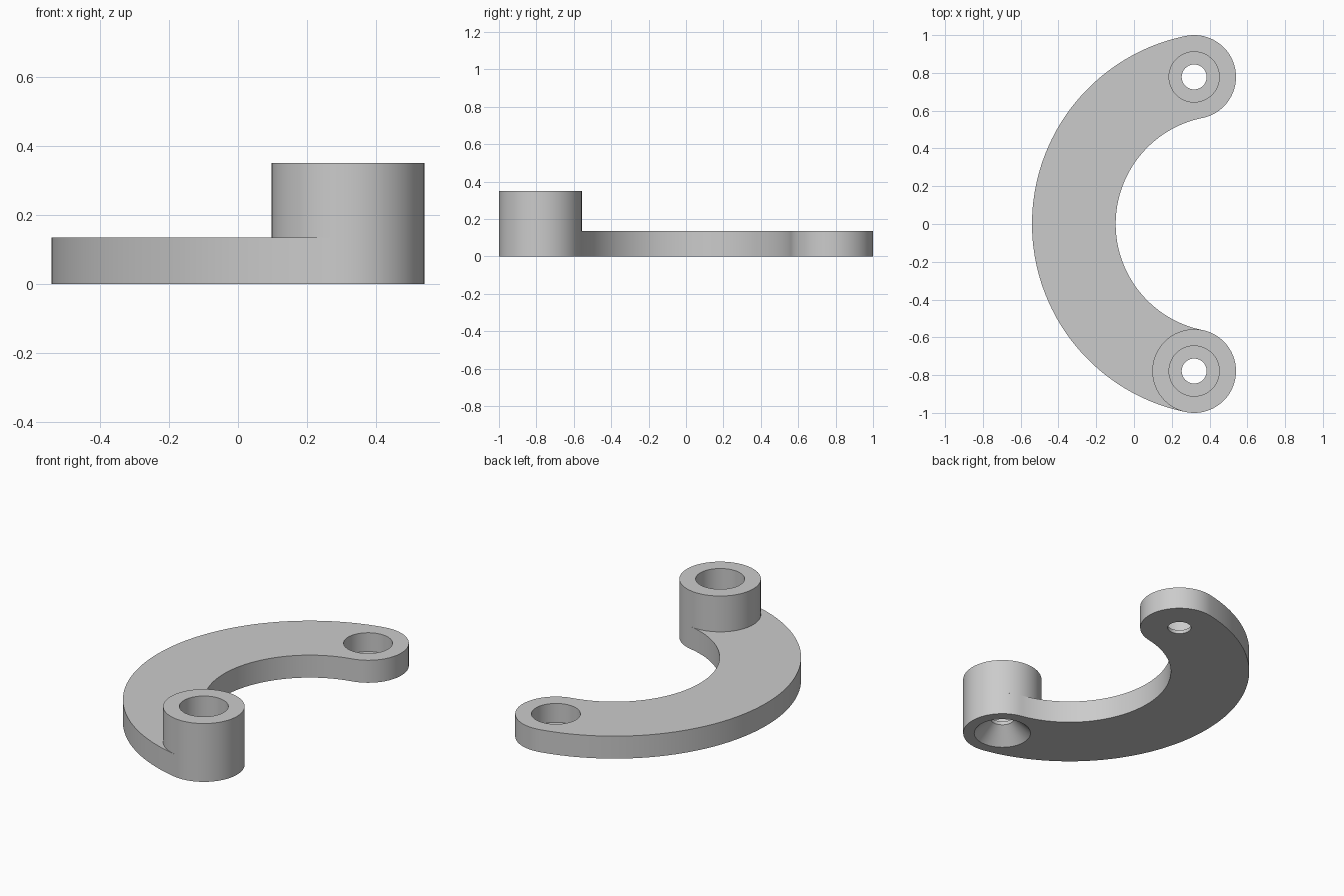
import bpy
import bmesh
from math import atan2, cos, sin, pi, radians

if "Cube" in bpy.data.objects:
    bpy.data.objects.remove(bpy.data.objects["Cube"])

# Main dimensions
PLATE_H, BOSS_H = 0.135, 0.35
END_R, BORE_R, HOLE_R, SINK_R = 0.2215, 0.133, 0.066, 0.159
END_X, END_Y = 0.3185, 0.7785
RING_X = END_Y ** 2 / (4 * END_X)       # centre of the crescent arcs
RING_R = RING_X + END_X                 # radius of the crescent midline
TIP = atan2(END_Y, END_X - RING_X)      # angle of the crescent tips
SEGMENTS = 96

grey = bpy.data.materials.new("plain_grey")
grey.use_nodes = True
grey.diffuse_color = (0.6, 0.6, 0.6, 1)
grey.node_tree.nodes["Principled BSDF"].inputs["Base Color"].default_value = (0.6, 0.6, 0.6, 1)


def make_object(name, bm):
    bmesh.ops.recalc_face_normals(bm, faces=bm.faces)
    mesh = bpy.data.meshes.new(name)
    bm.to_mesh(mesh)
    bm.free()
    mesh.materials.append(grey)
    obj = bpy.data.objects.new(name, mesh)
    bpy.context.collection.objects.link(obj)
    return obj


def activate(obj):
    bpy.ops.object.select_all(action='DESELECT')
    obj.select_set(True)
    bpy.context.view_layer.objects.active = obj


def arc(cx, cy, r, start, end, steps):
    """Points along an arc, leaving out the last one."""
    angles = [start + (end - start) * i / steps for i in range(steps)]
    return [(cx + r * cos(a), cy + r * sin(a)) for a in angles]


def lathe(name, profile, x, y, capped):
    """Turn (radius, height) pairs about a vertical axis."""
    bm = bmesh.new()
    rings = [[bm.verts.new((px, py, z)) for px, py in arc(x, y, r, 0, 2 * pi, SEGMENTS)]
             for r, z in profile]
    for low, high in zip(rings, rings[1:]):
        for i in range(SEGMENTS):
            j = (i + 1) % SEGMENTS
            bm.faces.new((low[i], low[j], high[j], high[i]))
    if capped:
        bm.faces.new(rings[0])
        bm.faces.new(rings[-1])
    return make_object(name, bm)


# Crescent plate with rounded tips
outline = (arc(RING_X, 0, RING_R + END_R, TIP, 2 * pi - TIP, SEGMENTS)
           + arc(END_X, -END_Y, END_R, -TIP, pi - TIP, SEGMENTS // 2)
           + arc(RING_X, 0, RING_R - END_R, 2 * pi - TIP, TIP, SEGMENTS)
           + arc(END_X, END_Y, END_R, TIP + pi, TIP + 2 * pi, SEGMENTS // 2))
bm = bmesh.new()
base = bm.faces.new([bm.verts.new((x, y, 0)) for x, y in outline])
walls = bmesh.ops.extrude_face_region(bm, geom=[base], use_keep_orig=True)
bmesh.ops.translate(bm, vec=(0, 0, PLATE_H),
                    verts=[v for v in walls["geom"] if isinstance(v, bmesh.types.BMVert)])
plate = make_object("crescent_plate", bm)

# Stepped hole at the back tip, countersunk and stepped hole at the front tip
back_floor, front_floor = 0.022, 0.115
slope = SINK_R - HOLE_R
cutters = [
    lathe("back_hole_cutter", [(HOLE_R, -0.1), (HOLE_R, back_floor),
                               (BORE_R, back_floor), (BORE_R, 0.5)], END_X, END_Y, True),
    lathe("front_hole_cutter", [(SINK_R + 0.1, -0.1), (HOLE_R, slope), (HOLE_R, front_floor),
                                (BORE_R, front_floor), (BORE_R, 0.5)], END_X, -END_Y, True),
]
for cutter in cutters:
    cutter.hide_render = True
    activate(plate)
    mod = plate.modifiers.new("hole", 'BOOLEAN')
    mod.operation = 'DIFFERENCE'
    mod.solver = 'EXACT'
    mod.object = cutter
    bpy.ops.object.modifier_apply(modifier=mod.name)
    bpy.data.objects.remove(cutter)

# Hollow boss standing on the front tip
boss = lathe("front_boss", [(END_R, PLATE_H), (END_R, BOSS_H), (BORE_R, BOSS_H),
                            (BORE_R, PLATE_H), (END_R, PLATE_H)], END_X, -END_Y, False)
bm = bmesh.new()
bm.from_mesh(boss.data)
bmesh.ops.remove_doubles(bm, verts=bm.verts, dist=0.0001)
bmesh.ops.recalc_face_normals(bm, faces=bm.faces)
bm.to_mesh(boss.data)
bm.free()

for obj in (plate, boss):
    activate(obj)
    bpy.ops.object.shade_smooth_by_angle(angle=radians(30))
